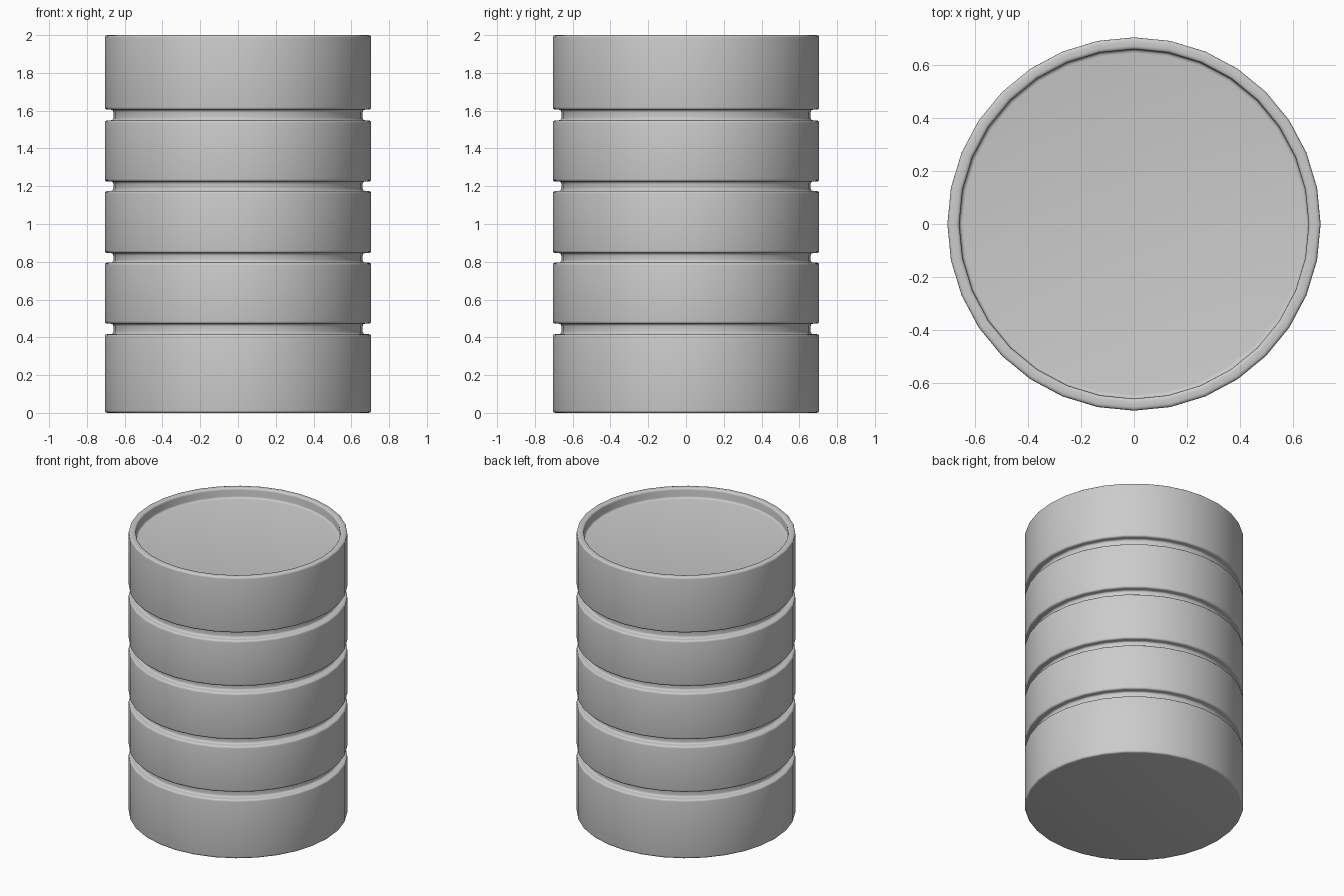
import bpy, bmesh, math
from mathutils import Vector

if "Cube" in bpy.data.objects:
    bpy.data.objects.remove(bpy.data.objects["Cube"])

SIDES = 32
R, R_IN = 0.705, 0.66
FLOOR = 1.93
GROOVES = [(0.417, 0.472), (0.796, 0.846), (1.175, 1.225), (1.549, 1.605)]


def rounded(points, radii, steps=3):
    """Replace each profile corner by a small curve."""
    pts = [Vector(p) for p in points]
    out = [pts[0]]
    for a, p, b, r in zip(pts, pts[1:], pts[2:], radii[1:]):
        s = p + (a - p).normalized() * r
        e = p + (b - p).normalized() * r
        for i in range(steps + 1):
            t = i / steps
            out.append(s * (1 - t) ** 2 + p * 2 * t * (1 - t) + e * t * t)
    out.append(pts[-1])
    return out


def lathe(name, profile):
    bm = bmesh.new()
    rings = []
    for r, z in profile:
        if r < 1e-6:
            rings.append([bm.verts.new((0, 0, z))])
        else:
            rings.append([bm.verts.new((r * math.cos(math.tau * i / SIDES),
                                        r * math.sin(math.tau * i / SIDES), z))
                          for i in range(SIDES)])
    for lo, hi in zip(rings, rings[1:]):
        for i in range(SIDES):
            j = (i + 1) % SIDES
            quad = [lo[i % len(lo)], lo[j % len(lo)], hi[j % len(hi)], hi[i % len(hi)]]
            bm.faces.new(list(dict.fromkeys(quad)))
    bmesh.ops.recalc_face_normals(bm, faces=bm.faces)
    me = bpy.data.meshes.new(name)
    bm.to_mesh(me)
    bm.free()
    ob = bpy.data.objects.new(name, me)
    bpy.context.collection.objects.link(ob)
    bpy.context.view_layer.objects.active = ob
    ob.select_set(True)
    bpy.ops.object.shade_smooth_by_angle(angle=math.radians(40))
    return ob


# Barrel outline: base, grooved wall, rim, recessed lid
corners, radii = [(0, 0), (R, 0)], [0, 0.014]
for z0, z1 in GROOVES:
    corners += [(R, z0), (R_IN, z0), (R_IN, z1), (R, z1)]
    radii += [0.014] * 4
corners += [(R, 2), (R_IN, 2), (R_IN, FLOOR), (0, FLOOR)]
radii += [0.014, 0.014, 0.014, 0]

lathe("barrel", rounded(corners, radii))
